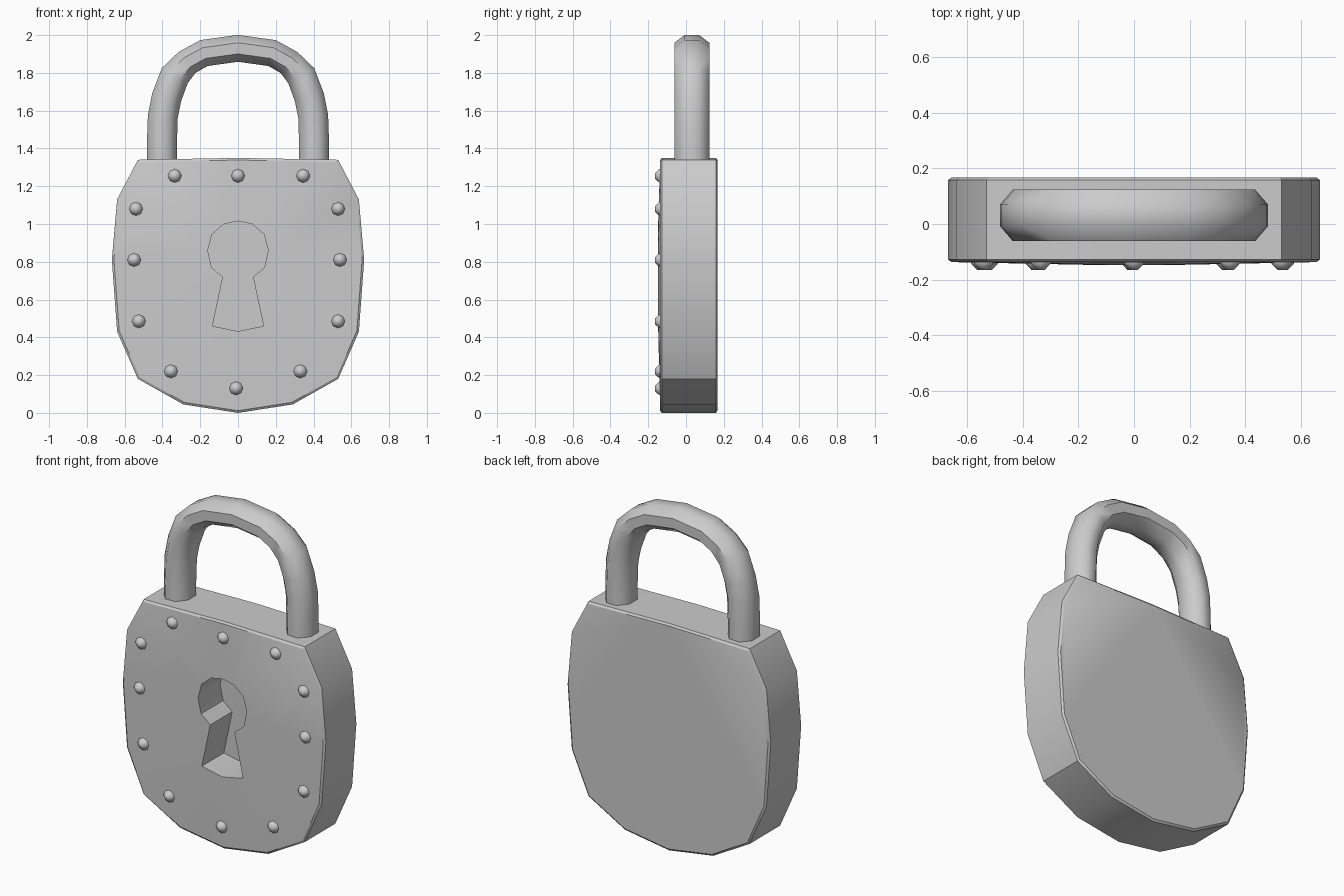
import bpy, bmesh, math
from mathutils import Vector

cube = bpy.data.objects.get("Cube")
if cube:
    bpy.data.objects.remove(cube)

grey = bpy.data.materials.new("light grey metal")
grey.use_nodes = True
colour = (0.6, 0.6, 0.6, 1)
grey.diffuse_color = colour
grey.node_tree.nodes["Principled BSDF"].inputs["Base Color"].default_value = colour


def finish(bm, name, angle=35):
    bmesh.ops.recalc_face_normals(bm, faces=bm.faces)
    mesh = bpy.data.meshes.new(name)
    bm.to_mesh(mesh)
    bm.free()
    mesh.materials.append(grey)
    ob = bpy.data.objects.new(name, mesh)
    bpy.context.collection.objects.link(ob)
    bpy.ops.object.select_all(action='DESELECT')
    ob.select_set(True)
    bpy.context.view_layer.objects.active = ob
    bpy.ops.object.shade_smooth_by_angle(angle=math.radians(angle))
    return ob


def mirrored(half):
    """Close a right-hand half outline that starts and ends on x = 0."""
    return half + [(-x, z) for x, z in half[-2:0:-1]]


def loop(bm, outline, y, scale=1.0, mid=0.68):
    return [bm.verts.new((x * scale, y, mid + (z - mid) * scale)) for x, z in outline]


def skin(bm, a, b):
    n = len(a)
    for i in range(n):
        j = (i + 1) % n
        bm.faces.new((a[i], a[j], b[j], b[i]))


def ring_edges(bm, ring):
    return [bm.edges.get((v, ring[i - 1])) for i, v in enumerate(ring)]


# Lock body with chamfered rims and a keyhole pocket
outline = mirrored([(0, 0), (.29, .045), (.53, .18), (.64, .43), (.668, .81),
                    (.64, 1.13), (.53, 1.34), (0, 1.35)])
keyhole = mirrored([(0, .432), (.135, .46), (.08, .72), (.14, .77), (.16, .86),
                    (.138, .945), (.075, 1.0), (0, 1.015)])
bm = bmesh.new()
rims = [loop(bm, outline, y, s) for y, s in
        ((.167, .983), (.158, 1), (-.128, 1), (-.137, .983))]
for a, b in zip(rims, rims[1:]):
    skin(bm, a, b)
bm.faces.new(rims[0])
mouth = loop(bm, keyhole, -.147)
floor = loop(bm, keyhole, .06)
skin(bm, mouth, floor)
bm.faces.new(floor)
bmesh.ops.triangle_fill(bm, use_beauty=True, use_dissolve=False,
                        edges=ring_edges(bm, rims[-1]) + ring_edges(bm, mouth))
finish(bm, "lock_body")

# Shackle: eight-sided section swept along an arch
half_arch = [(.403, 1.3), (.403, 1.42), (.398, 1.57), (.378, 1.67), (.335, 1.785),
             (.27, 1.855), (.18, 1.905), (0, 1.93)]
arch = half_arch + [(-x, z) for x, z in half_arch[-2::-1]]
bm = bmesh.new()
sections = []
for i, (x, z) in enumerate(arch):
    before, after = arch[max(i - 1, 0)], arch[min(i + 1, len(arch) - 1)]
    along = Vector((after[0] - before[0], 0, after[1] - before[1])).normalized()
    out = Vector((along.z, 0, -along.x))
    width = .086 if z < 1.8 else .077
    ring = []
    for k in range(8):
        t = math.tau * (k + .5) / 8
        p = Vector((x, .031, z)) + out * (width * math.cos(t))
        p.y += .1 * math.sin(t)
        ring.append(bm.verts.new(p))
    sections.append(ring)
for a, b in zip(sections, sections[1:]):
    skin(bm, a, b)
bm.faces.new(sections[0])
bm.faces.new(sections[-1])
finish(bm, "shackle", 50)

# Rivets: low pointed domes round the front
spots = [(-.335, 1.255), (0, 1.255), (.345, 1.255), (-.54, 1.08), (.53, 1.08),
         (-.55, .81), (.54, .81), (-.525, .485), (.53, .485), (-.355, .22),
         (.33, .22), (-.01, .13)]
for n, (x, z) in enumerate(spots):
    bm = bmesh.new()
    hexagon = [(math.cos(math.tau * k / 8), math.sin(math.tau * k / 8)) for k in range(8)]
    rings = [[bm.verts.new((x + r * c, y, z + r * s)) for c, s in hexagon]
             for r, y in ((.036, -.13), (.036, -.142), (.014, -.165))]
    for a, b in zip(rings, rings[1:]):
        skin(bm, a, b)
    bm.faces.new(rings[-1])
    bm.faces.new(rings[0])
    finish(bm, f"rivet_{n + 1}", 60)
